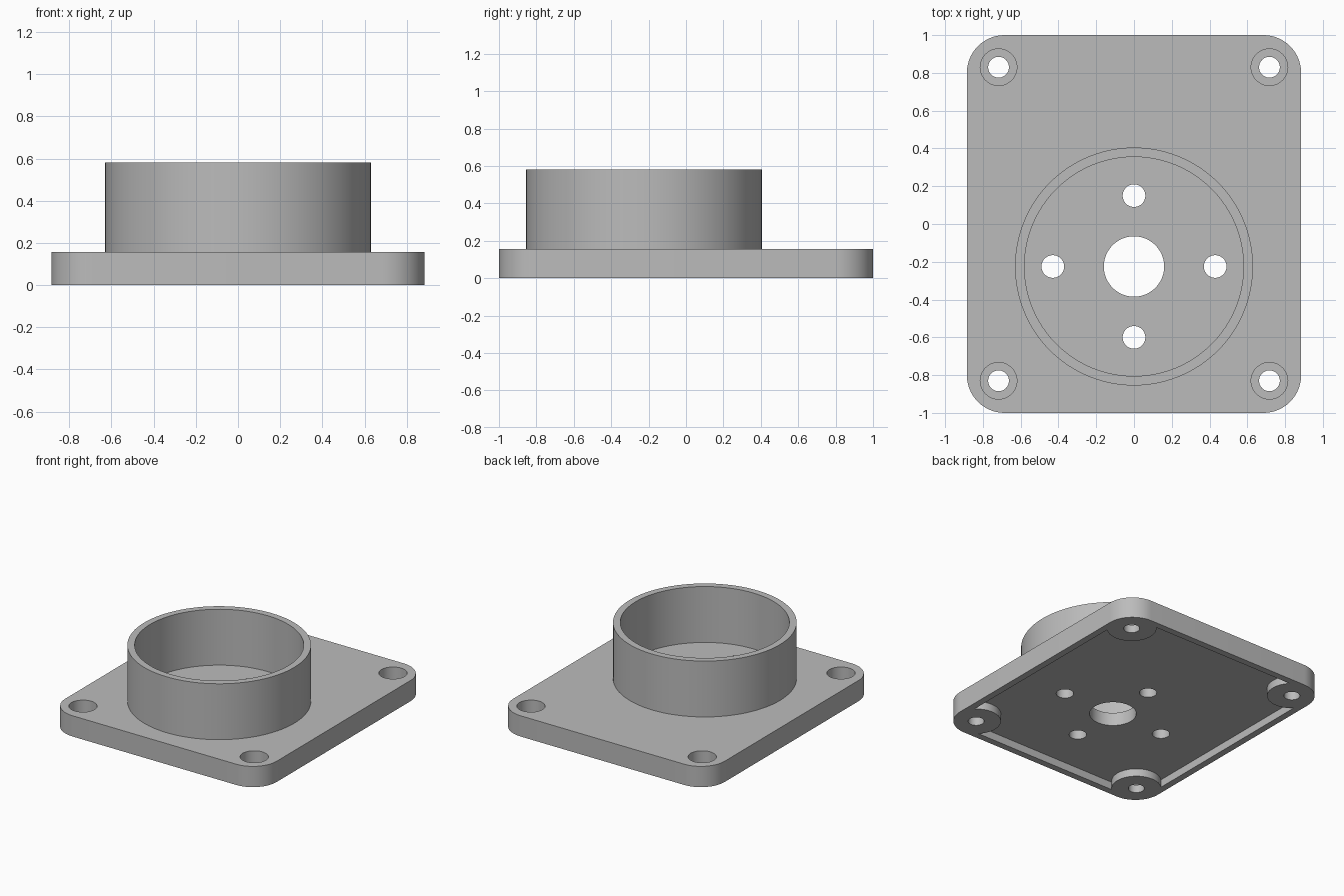
import bpy, bmesh, math

if "Cube" in bpy.data.objects:
    bpy.data.objects.remove(bpy.data.objects["Cube"], do_unlink=True)

HALF_X, HALF_Y, PLATE_TOP = 0.885, 1.0, 0.157
CORNER, WALL, RECESS = 0.2, 0.05, 0.058
RING_Y, RING_TOP = -0.225, 0.58
CORNERS = [(sx * 0.717, sy * 0.83) for sx in (-1, 1) for sy in (-1, 1)]

grey = bpy.data.materials.new("light grey")
grey.use_nodes = True
colour = (0.5, 0.5, 0.5, 1)
grey.diffuse_color = colour
grey.node_tree.nodes["Principled BSDF"].inputs["Base Color"].default_value = colour


def prism(name, outline, z0, z1):
    """Extrude a closed outline from z0 to z1."""
    bm = bmesh.new()
    face = bm.faces.new([bm.verts.new((x, y, z0)) for x, y in outline])
    top = bmesh.ops.extrude_face_region(bm, geom=[face])["geom"]
    for v in top:
        if isinstance(v, bmesh.types.BMVert):
            v.co.z = z1
    bmesh.ops.recalc_face_normals(bm, faces=bm.faces)
    mesh = bpy.data.meshes.new(name)
    bm.to_mesh(mesh)
    bm.free()
    mesh.materials.append(grey)
    obj = bpy.data.objects.new(name, mesh)
    bpy.context.collection.objects.link(obj)
    return obj


def circle(x, y, r, n=48):
    return [(x + r * math.cos(math.tau * i / n), y + r * math.sin(math.tau * i / n))
            for i in range(n)]


def rounded_rectangle(hx, hy, r, n=16):
    points = []
    for q, (sx, sy) in enumerate([(1, 1), (-1, 1), (-1, -1), (1, -1)]):
        for i in range(n + 1):
            a = (q + i / n) * math.pi / 2
            points.append((sx * (hx - r) + r * math.cos(a), sy * (hy - r) + r * math.sin(a)))
    return points


def cut(target, cutter):
    """Subtract the cutter from the target, then remove the cutter."""
    mod = target.modifiers.new("cut", "BOOLEAN")
    mod.operation, mod.solver, mod.object = "DIFFERENCE", "EXACT", cutter
    bpy.context.view_layer.update()
    graph = bpy.context.evaluated_depsgraph_get()
    mesh = bpy.data.meshes.new_from_object(target.evaluated_get(graph))
    target.modifiers.clear()
    target.data = mesh
    bpy.data.objects.remove(cutter, do_unlink=True)


def smooth(obj):
    bpy.ops.object.select_all(action="DESELECT")
    obj.select_set(True)
    bpy.context.view_layer.objects.active = obj
    bpy.ops.object.shade_smooth_by_angle(angle=math.radians(30))


# Base plate, with a shallow recess below that leaves a rim and corner bosses
plate = prism("base_plate", rounded_rectangle(HALF_X, HALF_Y, CORNER), 0, PLATE_TOP)
recess = prism("recess_cutter", rounded_rectangle(HALF_X - WALL, HALF_Y - WALL, CORNER - WALL),
               -0.1, RECESS)
for x, y in CORNERS:
    cut(recess, prism("boss_cutter", circle(x, y, 0.17), -0.2, 0.2))
cut(plate, recess)

# Counterbored corner screw holes
for x, y in CORNERS:
    cut(plate, prism("hole_cutter", circle(x, y, 0.055), -0.1, 0.3))
    cut(plate, prism("bore_cutter", circle(x, y, 0.097), 0.06, 0.3))

# Central hole and the four holes around it
holes = [(0, 0, 0.16), (0.43, 0, 0.06), (-0.43, 0, 0.06), (0, 0.375, 0.06), (0, -0.375, 0.06)]
for x, y, r in holes:
    cut(plate, prism("hole_cutter", circle(x, RING_Y + y, r), -0.1, 0.3))

# Open cylindrical collar, seated slightly into the plate
collar = prism("collar", circle(0, RING_Y, 0.63, 96), PLATE_TOP - 0.01, RING_TOP)
cut(collar, prism("collar_cutter", circle(0, RING_Y, 0.58, 96), 0, 1))

smooth(plate)
smooth(collar)
